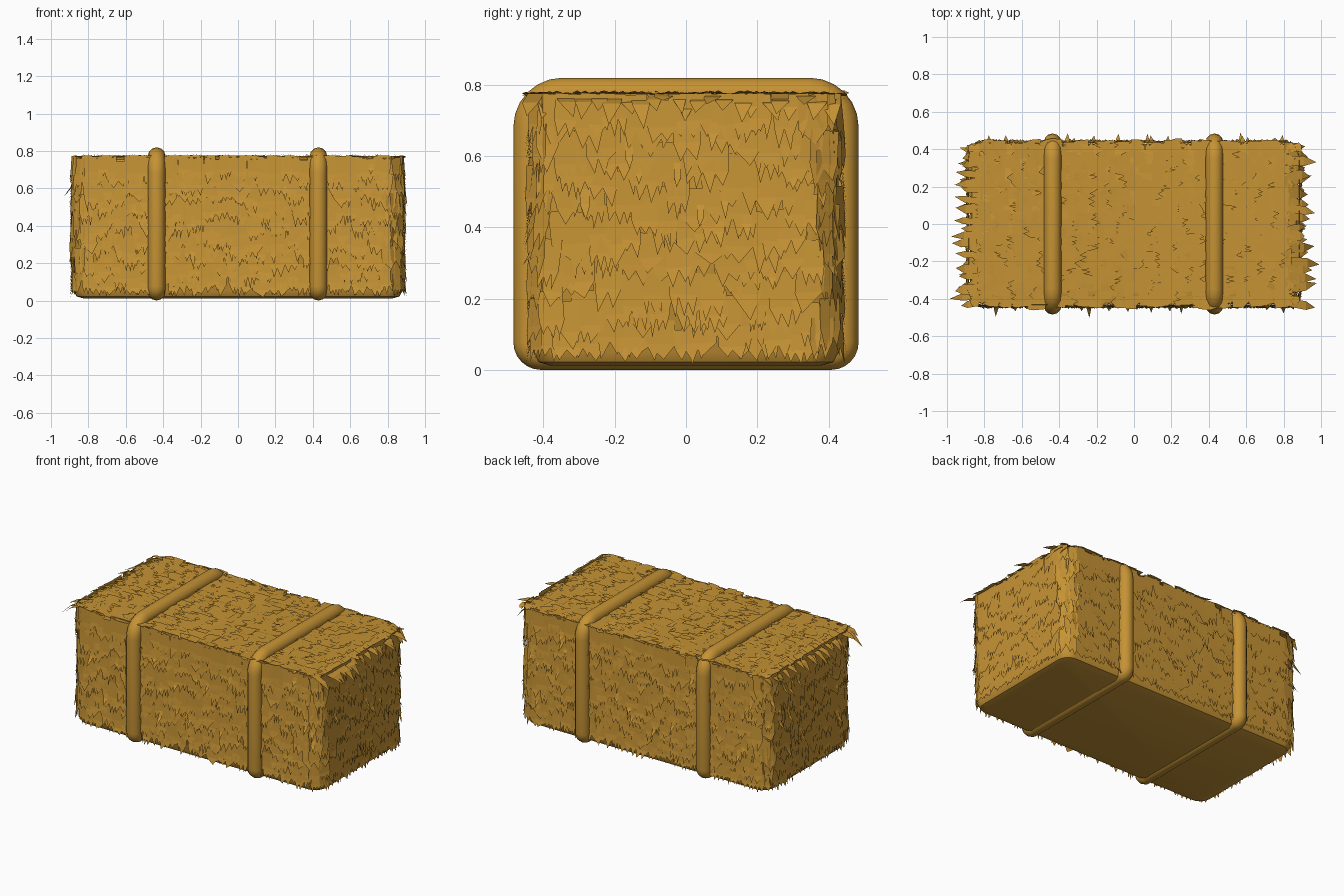
import bpy, bmesh, math, random
from mathutils import Vector

if "Cube" in bpy.data.objects:
    bpy.data.objects.remove(bpy.data.objects["Cube"])

random.seed(7)
R = random.uniform
straw = bpy.data.materials.new("golden straw")
straw.diffuse_color = (0.56, 0.29, 0.035, 1)
straw.use_nodes = True
straw.node_tree.nodes["Principled BSDF"].inputs["Base Color"].default_value = straw.diffuse_color


def finish(bm, name, smooth=False):
    me = bpy.data.meshes.new(name)
    bm.to_mesh(me)
    bm.free()
    me.materials.append(straw)
    ob = bpy.data.objects.new(name, me)
    bpy.context.collection.objects.link(ob)
    for p in me.polygons:
        p.use_smooth = smooth
    return ob


def rounded_loop(hx, hy, radii, n=6):
    """CCW rounded rectangle points; radii start at the (+,+) corner."""
    pts = []
    for (sx, sy, a0), r in zip(((1, 1, 0), (-1, 1, 90), (-1, -1, 180), (1, -1, 270)), radii):
        for i in range(n + 1):
            a = math.radians(a0 + 90 * i / n)
            pts.append((sx * (hx - r) + r * math.cos(a), sy * (hy - r) + r * math.sin(a)))
    return pts


# packed core: stacked rounded outlines
bm = bmesh.new()
rings = []
for inset, z in ((0.05, 0.012), (0.015, 0.022), (0, 0.05), (0, 0.72), (0.012, 0.755), (0.045, 0.768)):
    loop = rounded_loop(0.878 - inset, 0.428 - inset, [0.08 - inset * 0.5] * 4)
    rings.append([bm.verts.new((x, y, z)) for x, y in loop])
N = len(rings[0])
for a, b in zip(rings, rings[1:]):
    for i in range(N):
        j = (i + 1) % N
        bm.faces.new((a[i], a[j], b[j], b[i]))
bm.faces.new(rings[0][::-1])
bm.faces.new(rings[-1])
core = finish(bm, "bale_core", True)
bpy.context.view_layer.objects.active = core
core.select_set(True)
bpy.ops.object.shade_smooth_by_angle(angle=math.radians(40))


def tuft(bm, root, right, down, out, w, length, flare, tips):
    """Flat straw card with a jagged end, leaning outwards toward its tips."""
    def at(u, v):
        return bm.verts.new(root + right * (u * w) + down * (v * length) + out * (flare * v * v))
    top = [at(-0.5, 0), at(0.5, 0)]
    mid = [at(-0.5, 0.55), at(0.5, 0.55)]
    bm.faces.new((top[0], mid[0], mid[1], top[1]))
    edge = []
    for k in range(tips):
        edge.append(at(-0.5 + (k + R(0.3, 0.7)) / tips, R(0.8, 1.0)))
        if k < tips - 1:
            edge.append(at(-0.5 + (k + 1) / tips, R(0.58, 0.68)))
    bm.faces.new([mid[0]] + edge + [mid[1]])


# side straw: overlapping rows hanging down around the outline
outline = [Vector((x, y, 0)) for x, y in rounded_loop(0.88, 0.43, [0.08] * 4)]
segs = [(p, outline[(i + 1) % N]) for i, p in enumerate(outline)]
total = sum((b - a).length for a, b in segs)


def on_outline(s):
    s %= total
    for a, b in segs:
        d = (b - a).length
        if s <= d:
            t = (b - a).normalized()
            return a + t * s, t
        s -= d
    return segs[0][0], (segs[0][1] - segs[0][0]).normalized()


DOWN = Vector((0, 0, -1))
bm = bmesh.new()
for row in range(9):
    s = 0
    while s < total:
        p, t = on_outline(s + R(-0.015, 0.015))
        out = Vector((t.y, -t.x, 0))
        z = min(0.775, 0.14 + row * 0.08 + R(-0.035, 0.035))
        length = min(R(0.12, 0.18), z - R(0.012, 0.024))
        root = p + out * R(0.001, 0.005) + Vector((0, 0, z))
        lean = t * R(-0.12, 0.12)
        tuft(bm, root, (t + DOWN * R(-0.1, 0.1)), DOWN + lean, out, R(0.05, 0.085),
             length, R(0.010, 0.022), random.choice((1, 2, 2, 3)))
        s += 0.046
finish(bm, "side_straw")

# loose stalks sticking out of the sides
bm = bmesh.new()
for i in range(64):
    p, t = on_outline(R(0, total))
    out = Vector((t.y, -t.x, 0))
    root = p + Vector((0, 0, R(0.25, 0.77)))
    tuft(bm, root, t, DOWN, out, R(0.018, 0.03), R(0.09, 0.13), R(0.03, 0.075), 1)
finish(bm, "loose_stalks")

# top straw: cards laid outwards along x
UP = Vector((0, 0, 1))
bm = bmesh.new()
for side in (1, -1):
    for col in range(11):
        y = -0.42
        while y < 0.425:
            x = col * 0.074 + R(-0.03, 0.03)
            fwd = Vector((side, R(-0.12, 0.12), 0))
            right = Vector((0, side, 0))
            tuft(bm, Vector((side * x, y, 0.768 + R(0, 0.008))), right, fwd, UP,
                 R(0.035, 0.07), R(0.08, 0.13), R(0.001, 0.012), random.choice((1, 2, 2)))
            y += 0.042
    # drooping fringe over each end
    y = -0.42
    while y < 0.43:
        tuft(bm, Vector((side * R(0.80, 0.84), y, 0.776)), Vector((0, side, 0)),
             Vector((side, R(-0.2, 0.2), 0)), UP, R(0.035, 0.055), R(0.09, 0.16),
             -R(0.03, 0.11), 1)
        y += 0.036
# ragged lip along the long top edges
for side in (1, -1):
    x = -0.85
    while x < 0.86:
        tuft(bm, Vector((x, side * 0.385, 0.772)), Vector((-side, 0, 0)), Vector((0, side, 0)),
             UP, R(0.05, 0.08), R(0.05, 0.07), -R(0, 0.02), 2)
        x += 0.055
finish(bm, "top_straw")


# binding straps: round section swept around the bale
def strap(name, x0):
    bm = bmesh.new()
    r, hz, hy = 0.047, 0.3625, 0.437
    path = [Vector((0, y, z + 0.41)) for y, z in rounded_loop(hy, hz, (0.09, 0.09, 0.03, 0.03))]
    n = len(path)
    rings = []
    for i, p in enumerate(path):
        t = (path[(i + 1) % n] - path[i - 1]).normalized()
        out = Vector((0, t.z, -t.y))
        rings.append([bm.verts.new(p + Vector((x0 + r * math.sin(a), 0, 0)) + out * (r * math.cos(a)))
                      for a in (2 * math.pi * k / 12 for k in range(12))])
    for i in range(n):
        a, b = rings[i], rings[(i + 1) % n]
        for k in range(12):
            bm.faces.new((a[k], b[k], b[(k + 1) % 12], a[(k + 1) % 12]))
    bmesh.ops.recalc_face_normals(bm, faces=bm.faces)
    finish(bm, name, True)


strap("left_strap", -0.435)
strap("right_strap", 0.43)
